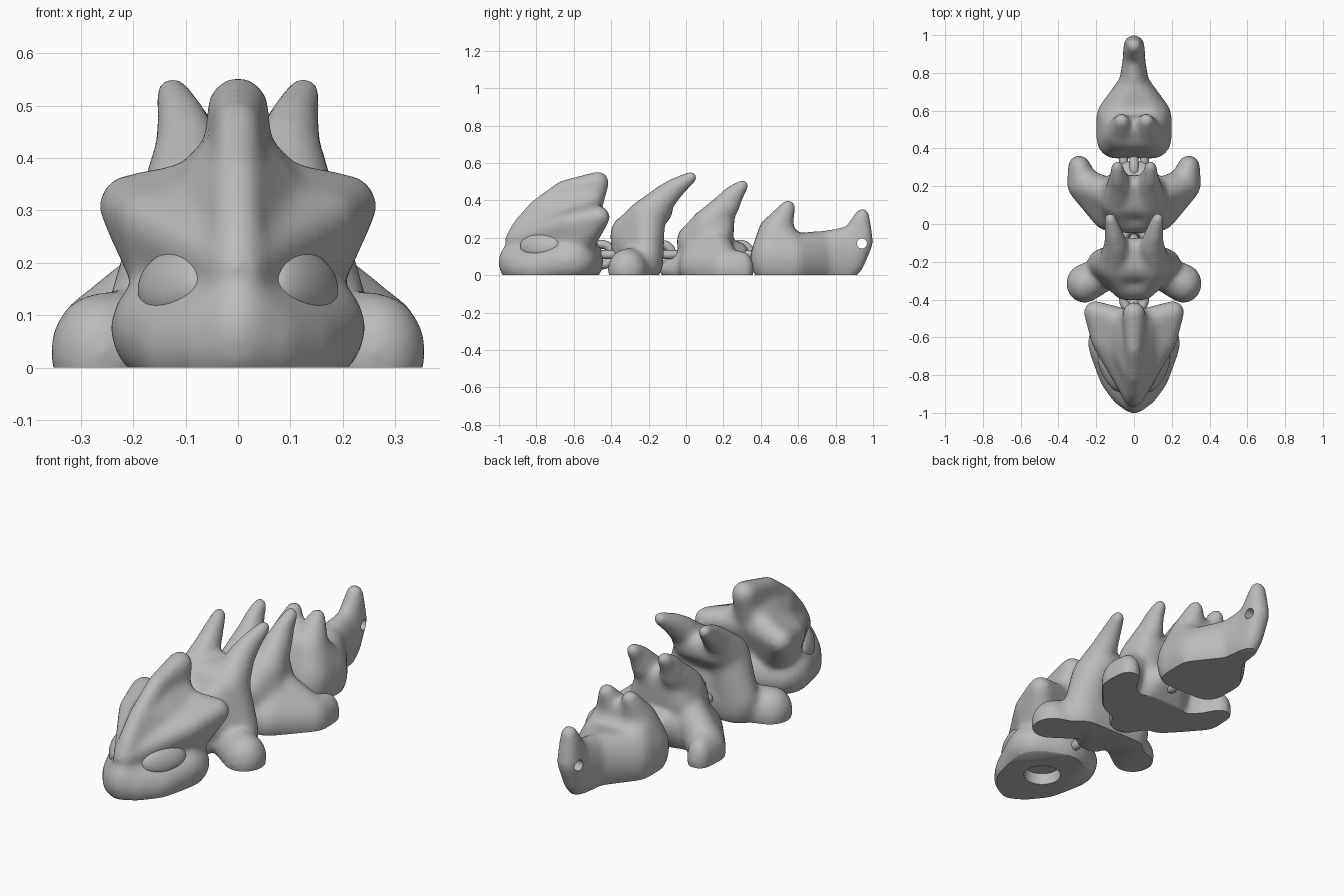
import bpy
import bmesh
from math import radians
from mathutils import Vector

if "Cube" in bpy.data.objects:
    bpy.data.objects.remove(bpy.data.objects["Cube"])

grey = bpy.data.materials.new("plain grey")
grey.use_nodes = True
colour = (0.5, 0.5, 0.5, 1)
grey.diffuse_color = colour
grey.node_tree.nodes["Principled BSDF"].inputs["Base Color"].default_value = colour

# Points of a unit ball, reused for every rounded volume
ball_mesh = bmesh.new()
bmesh.ops.create_icosphere(ball_mesh, subdivisions=3, radius=1)
UNIT = [v.co.copy() for v in ball_mesh.verts]
ball_mesh.free()


def ball(x, y, z, rx, ry=None, rz=None):
    """A rounded volume: centre and radii."""
    return Vector((x, y, z)), Vector((rx, ry or rx, rz or rx))


def mirrored(balls):
    return [(Vector((-c.x, c.y, c.z)), r) for c, r in balls]


def hull(bm, *balls):
    """Skin stretched over a group of balls."""
    verts = [bm.verts.new(c + p * r) for c, r in balls for p in UNIT]
    bmesh.ops.convex_hull(bm, input=verts)


def pair(bm, *balls):
    """The same skin on the left and on the right."""
    hull(bm, *balls)
    hull(bm, *mirrored(balls))


def across(bm, *balls):
    """One skin spanning both sides."""
    hull(bm, *balls, *mirrored(balls))


def chain(bm, *balls):
    """Paired limb or spike running from ball to ball."""
    for a, b in zip(balls, balls[1:]):
        pair(bm, a, b)


def finish(obj, name):
    obj.name = name
    obj.data.name = name
    obj.data.materials.clear()
    obj.data.materials.append(grey)
    bpy.ops.object.select_all(action="DESELECT")
    obj.select_set(True)
    bpy.context.view_layer.objects.active = obj
    bpy.ops.object.shade_smooth_by_angle(angle=radians(50))


def segment(name, bm, *cutters):
    """Melt the skins together, smooth them and cut them flat underneath."""
    loose = [v for v in bm.verts if not v.link_faces]
    bmesh.ops.delete(bm, geom=loose, context="VERTS")
    bmesh.ops.recalc_face_normals(bm, faces=bm.faces)
    mesh = bpy.data.meshes.new(name)
    bm.to_mesh(mesh)
    bm.free()
    obj = bpy.data.objects.new(name, mesh)
    bpy.context.collection.objects.link(obj)
    melt = obj.modifiers.new("melt", "REMESH")
    melt.mode = "VOXEL"
    melt.voxel_size = 0.011
    soft = obj.modifiers.new("soften", "SMOOTH")
    soft.factor = 0.5
    soft.iterations = 30
    for cutter in (floor, *cutters):
        cut = obj.modifiers.new("cut", "BOOLEAN")
        cut.operation = "DIFFERENCE"
        cut.solver = "EXACT"
        cut.object = cutter
    graph = bpy.context.evaluated_depsgraph_get()
    result = bpy.data.meshes.new_from_object(obj.evaluated_get(graph))
    obj.modifiers.clear()
    obj.data = result
    finish(obj, name)


def cylinder(name, radius, depth, location, rotation=(0, 0, 0)):
    bpy.ops.mesh.primitive_cylinder_add(vertices=48, radius=radius, depth=depth,
                                        location=location, rotation=rotation)
    obj = bpy.context.object
    obj.name = name
    obj.hide_render = True
    return obj


# Cutters: ground plane, recess under the head, hole through the tail
bpy.ops.mesh.primitive_cube_add(size=4, location=(0, 0, -2))
floor = bpy.context.object
floor.name = "floor_cutter"
floor.hide_render = True
recess = cylinder("recess_cutter", 0.09, 0.2, (0, -0.7, -0.04))
tail_hole = cylinder("tail_hole_cutter", 0.027, 0.4, (0, 0.94, 0.17),
                     (0, radians(90), 0))

# Head: jaw, central ridge, sloping flanks and side frills
bm = bmesh.new()
across(bm, ball(0, -0.915, 0.07, 0.08, 0.09, 0.11),
       ball(0.045, -0.87, 0.05, 0.09, 0.1, 0.1),
       ball(0.075, -0.79, 0.04, 0.115, 0.12, 0.105),
       ball(0.12, -0.63, 0.075, 0.125, 0.15, 0.115),
       ball(0, -0.53, 0.08, 0.15, 0.09, 0.12))
snout = ball(0, -0.915, 0.19, 0.055)
brow = ball(0, -0.8, 0.36, 0.045)
hull(bm, snout, brow, ball(0, -0.88, 0.26, 0.05), ball(0, -0.66, 0.463, 0.045),
     ball(0, -0.47, 0.497, 0.06), ball(0, -0.57, 0.2, 0.08))
pair(bm, snout, brow, ball(0, -0.63, 0.42, 0.05), ball(0, -0.49, 0.43, 0.05),
     ball(0.06, -0.52, 0.355, 0.06), ball(0.08, -0.63, 0.31, 0.06))
pair(bm, snout, ball(0, -0.75, 0.27, 0.07), ball(0.17, -0.62, 0.28, 0.058),
     ball(0, -0.54, 0.33, 0.08), ball(0.208, -0.465, 0.31, 0.06),
     ball(0.1, -0.59, 0.17, 0.1))
segment("head", bm, recess)

# Front body: chest shell, two tall spikes with a web, and front legs
bm = bmesh.new()
chest = ball(0.13, -0.21, 0.1, 0.12, 0.09, 0.15)
shoulder = ball(0.1, -0.21, 0.31, 0.09, 0.1, 0.1)
breast = ball(0.05, -0.32, 0.21, 0.07, 0.085, 0.11)
across(bm, chest, breast, ball(0.06, -0.22, 0.26, 0.08))
pair(bm, chest, shoulder, breast)
across(bm, shoulder, ball(0.08, -0.13, 0.35, 0.07, 0.06, 0.07))
chain(bm, shoulder, ball(0.095, -0.115, 0.415, 0.065, 0.065, 0.075),
      ball(0.107, -0.05, 0.474, 0.048, 0.058, 0.052),
      ball(0.125, 0.028, 0.524, 0.034))
across(bm, breast, ball(0, -0.33, 0.06, 0.1, 0.06, 0.09))
chain(bm, ball(0.15, -0.26, 0.05, 0.09, 0.09, 0.1),
      ball(0.262, -0.315, 0.03, 0.098, 0.105, 0.115))
segment("front_body", bm)

# Rear body: hip shell, two webbed spikes, swept hind legs, tongue and hook
bm = bmesh.new()
belly = ball(0.1, 0.13, 0.08, 0.1, 0.12, 0.14)
back = ball(0.085, 0.12, 0.27, 0.085, 0.09, 0.09)
front = ball(0.05, 0.02, 0.18, 0.08, 0.07, 0.09)
across(bm, belly, front, ball(0.05, 0.11, 0.24, 0.08))
pair(bm, belly, back, front)
across(bm, back, ball(0.06, 0.2, 0.32, 0.07, 0.06, 0.07),
       ball(0.09, 0.19, 0.22, 0.08, 0.065, 0.08))
chain(bm, back, ball(0.08, 0.22, 0.375, 0.06, 0.07, 0.075),
      ball(0.085, 0.25, 0.43, 0.045, 0.06, 0.05),
      ball(0.088, 0.304, 0.48, 0.034))
hip = ball(0.13, 0.06, 0.05, 0.1, 0.1, 0.11)
thigh = ball(0.27, 0.21, 0.03, 0.085, 0.09, 0.115)
chain(bm, hip, thigh, ball(0.29, 0.305, 0.03, 0.06, 0.06, 0.1))
pair(bm, hip, thigh, ball(0.11, 0.15, 0.19, 0.08))
across(bm, ball(0, -0.07, 0.03, 0.09, 0.075, 0.06), belly)
across(bm, belly, ball(0.04, 0.285, 0.12, 0.05, 0.05, 0.055))
segment("rear_body", bm)

# Tail: rump, two small spikes, narrowing stem and upright fin
bm = bmesh.new()
rump = ball(0.1, 0.57, 0.08, 0.1, 0.1, 0.14)
saddle = ball(0.065, 0.48, 0.24, 0.09, 0.09, 0.08)
across(bm, ball(0.1, 0.455, 0.09, 0.1, 0.11, 0.15), rump, saddle)
across(bm, saddle, ball(0.05, 0.51, 0.29, 0.06, 0.06, 0.05))
chain(bm, saddle, ball(0.065, 0.546, 0.365, 0.041))
stem = ball(0, 0.74, 0.1, 0.08, 0.08, 0.14)
fin_root = ball(0, 0.87, 0.11, 0.06, 0.06, 0.155)
across(bm, rump, stem)
hull(bm, stem, fin_root)
hull(bm, fin_root, ball(0, 0.943, 0.317, 0.043, 0.04, 0.045),
     ball(0, 0.943, 0.18, 0.058, 0.06, 0.07), ball(0, 0.905, 0.06, 0.05))
segment("tail", bm, tail_hole)

for cutter in (floor, recess, tail_hole):
    bpy.data.objects.remove(cutter)

# Eyes: flattened ovals leaning into the cheeks
for side, label in ((1, "left"), (-1, "right")):
    bpy.ops.mesh.primitive_uv_sphere_add(
        segments=48, ring_count=24, location=(side * 0.125, -0.78, 0.16),
        rotation=(0, side * radians(-20), side * radians(-26.6)))
    eye = bpy.context.object
    eye.scale = (0.042, 0.117, 0.068)
    finish(eye, label + "_eye")

# Linked rings joining neighbouring segments
for label, y in (("neck", -0.43), ("waist", -0.11), ("tail", 0.31)):
    for kind, turn, shift in (("upright", 90, -0.02), ("flat", 0, 0.03)):
        bpy.ops.mesh.primitive_torus_add(
            major_radius=0.055, minor_radius=0.024, major_segments=40,
            minor_segments=16, location=(0, y + shift, 0.11),
            rotation=(0, radians(turn), 0))
        finish(bpy.context.object, f"{label}_{kind}_ring")
